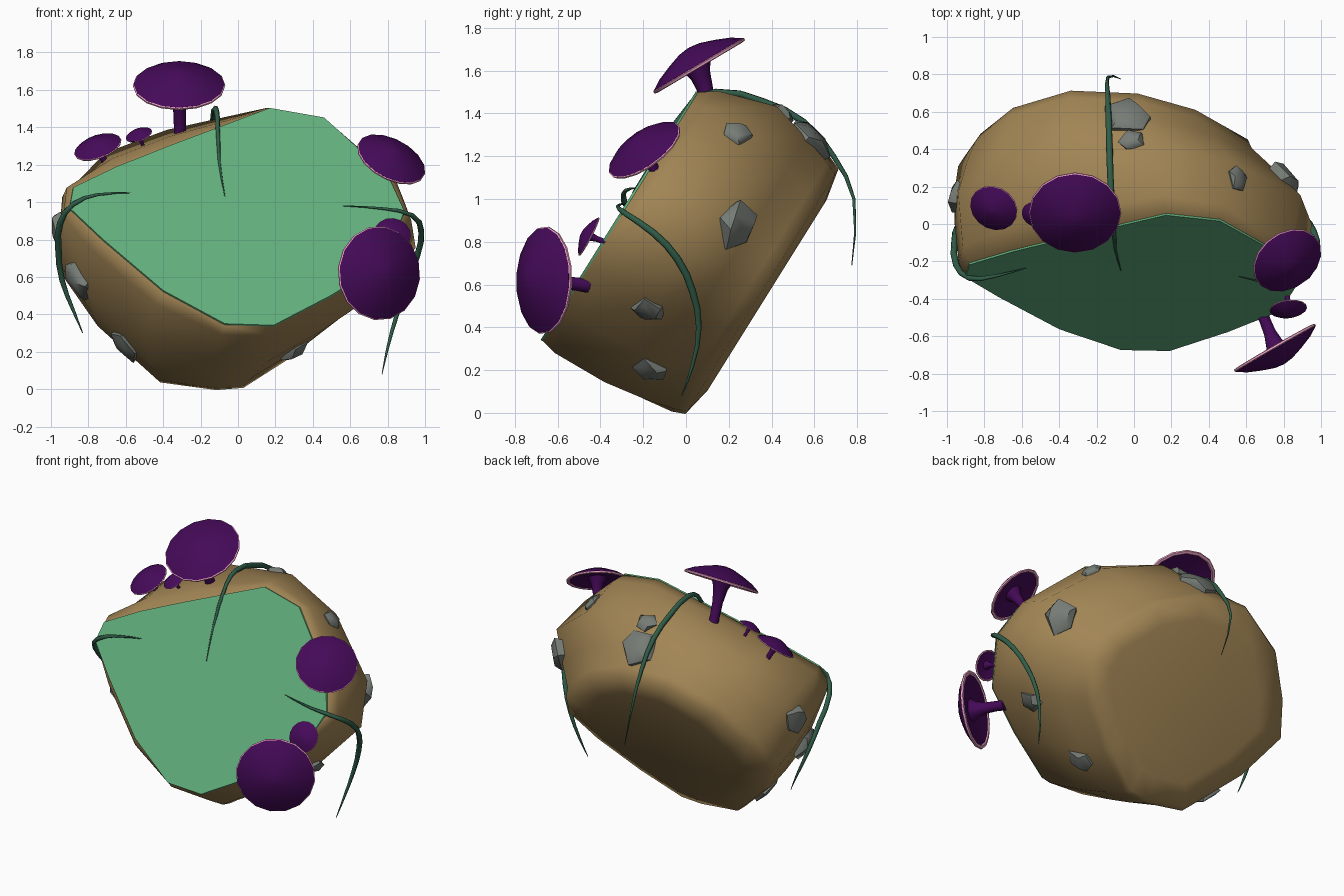
import bpy, bmesh, math, random
from mathutils import Vector, Matrix
from mathutils.bvhtree import BVHTree

if "Cube" in bpy.data.objects:
    bpy.data.objects.remove(bpy.data.objects["Cube"])

random.seed(4)


def material(name, rgb):
    m = bpy.data.materials.new(name)
    m.diffuse_color = (*rgb, 1)
    m.use_nodes = True
    m.node_tree.nodes["Principled BSDF"].inputs["Base Color"].default_value = m.diffuse_color
    return m


EARTH = material("earth", (0.36, 0.235, 0.09))
GRASS = material("grass", (0.12, 0.42, 0.20))
PURPLE = material("purple", (0.06, 0.003, 0.10))
PINK = material("pink", (0.9, 0.38, 0.58))
VINE = material("vine", (0.03, 0.11, 0.065))
STONE = material("stone", (0.18, 0.20, 0.18))


def add(name, bm, mat, angle=35):
    bmesh.ops.recalc_face_normals(bm, faces=bm.faces)
    me = bpy.data.meshes.new(name)
    bm.to_mesh(me)
    bm.free()
    me.materials.append(mat)
    ob = bpy.data.objects.new(name, me)
    bpy.context.collection.objects.link(ob)
    bpy.ops.object.select_all(action='DESELECT')
    ob.select_set(True)
    bpy.context.view_layer.objects.active = ob
    bpy.ops.object.shade_smooth_by_angle(angle=math.radians(angle))
    return ob


def loft(rings, caps=True):
    bm = bmesh.new()
    vs = [[bm.verts.new(p) for p in r] for r in rings]
    n = len(rings[0])
    for a, b in zip(vs, vs[1:]):
        for i in range(n):
            bm.faces.new((a[i], a[(i + 1) % n], b[(i + 1) % n], b[i]))
    if caps:
        bm.faces.new(vs[0][::-1])
        bm.faces.new(vs[-1])
    return bm


# island cross-sections (x, v) in a frame tilted 58 degrees towards the front
TILT = Matrix.Rotation(math.radians(58), 3, 'X')
TOP = [(.19, -.07), (.5, .12), (.78, .33), (.89, .65), (.8, .88), (.46, 1.24), (.17, 1.3),
       (-.35, 1.07), (-.65, .93), (-.88, .8), (-.9, .67), (-.72, .47), (-.4, .15), (-.07, -.06)]
MID = [(.15, -.08), (.45, .12), (.75, .36), (.95, .64), (.89, .93), (.52, 1.28), (.12, 1.44),
       (-.38, 1.385), (-.71, 1.24), (-.94, .96), (-.96, .66), (-.81, .37), (-.5, .07), (-.12, -.06)]
BACK = [(.03, -.015), (.29, .18), (.54, .43), (.68, .66), (.63, .86), (.34, 1.17), (.02, 1.34),
        (-.35, 1.37), (-.67, 1.19), (-.85, .92), (-.94, .68), (-.75, .36), (-.43, .02), (-.12, -.03)]


def ring(a, b, t, n, scale=1.0):
    out = []
    for (x0, v0), (x1, v1) in zip(a, b):
        x, v = x0 + (x1 - x0) * t, v0 + (v1 - v0) * t
        out.append(TILT @ Vector((x * scale, .66 + (v - .66) * scale, n)))
    return out


# earth body and grass cap
bm = loft([ring(TOP, TOP, 0, .748), ring(TOP, MID, .3, .67, 1.02), ring(MID, MID, 0, .4),
           ring(MID, BACK, .6, .2, 1.01), ring(BACK, BACK, 0, .06),
           ring(BACK, BACK, 0, .0, .965), ring(BACK, BACK, 0, -.03, .75)])
bmesh.ops.recalc_face_normals(bm, faces=bm.faces)
surface = BVHTree.FromBMesh(bm)
add("earth_body", bm, EARTH, 75)
add("grass_cap", loft([ring(TOP, TOP, 0, .746, 1.003), ring(TOP, TOP, 0, .757, 1.0)]), GRASS)


def frame(centre, axis):
    q = Vector((0, 0, 1)).rotation_difference(Vector(axis).normalized())
    return Matrix.Translation(centre) @ q.to_matrix().to_4x4()


def lathe(profile, mat4, sides=16, caps=True):
    return loft([[mat4 @ Vector((r * math.cos(2 * math.pi * i / sides),
                                 r * math.sin(2 * math.pi * i / sides), z))
                  for i in range(sides)] for r, z in profile], caps)


# mushrooms: rim centre, cap axis, radius, stem base
def mushroom(i, centre, axis, R, base):
    M = frame(centre, axis)
    cap = [(.15, .1), (.6, .03), (.96, -.03), (.99, .02), (.78, .15), (.5, .265), (.22, .36), (.03, .385)]
    add(f"mushroom_cap_{i}", lathe([(r * R, z * R) for r, z in cap], M), PURPLE, 50)
    rim = [(.93, -.05), (1.0, -.04), (1.01, .0), (.97, .03), (.9, -.02), (.93, -.05)]
    add(f"mushroom_rim_{i}", lathe([(r * R, z * R) for r, z in rim], M, caps=False), PINK)
    a, b = Vector(base), M @ Vector((0, 0, .12 * R))
    up, ax = (b - a), Vector(axis).normalized()
    rings = []
    for t, r in ((-.15, .15), (.1, .13), (.45, .14), (.75, .2), (1, .34)):
        d = up.normalized().lerp(ax, max(t, 0))
        F = frame(a + up * t, d)
        rings.append([F @ Vector((r * R * math.cos(k * math.pi / 4),
                                  r * R * math.sin(k * math.pi / 4), 0)) for k in range(8)])
    add(f"mushroom_stem_{i}", loft(rings), PURPLE, 50)


for i, spec in enumerate([
        ((-.315, .06, 1.625), (0, -.51, .86), .245, (-.31, .14, 1.36)),
        ((.82, -.195, 1.23), (.4, -.54, .75), .196, (.77, -.12, 1.08)),
        ((.755, -.665, .62), (.5, -.87, .02), .25, (.69, -.49, .60)),
        ((.825, -.455, .825), (.1, -.88, .46), .10, (.82, -.38, .80)),
        ((-.75, .085, 1.295), (-.3, -.45, .84), .131, (-.71, .12, 1.21)),
        ((-.53, .05, 1.36), (-.3, -.45, .84), .073, (-.50, .09, 1.28))]):
    mushroom(i + 1, *spec)


# vines creeping over the edge, tapered at both ends
def vine(name, pts):
    cu = bpy.data.curves.new(name, 'CURVE')
    cu.dimensions = '3D'
    cu.bevel_depth, cu.bevel_resolution, cu.resolution_u = .018, 1, 2
    cu.use_fill_caps = True
    sp = cu.splines.new('BEZIER')
    n = len(pts) - 1
    sp.bezier_points.add(n)
    for k, (bp, p) in enumerate(zip(sp.bezier_points, pts)):
        bp.co = p
        bp.handle_left_type = bp.handle_right_type = 'AUTO'
        bp.radius = .12 + .88 * math.sin(math.pi * k / n)
    cu.materials.append(VINE)
    ob = bpy.data.objects.new(name, cu)
    bpy.context.collection.objects.link(ob)


vine("vine_back", [(-.07, -.25, 1.03), (-.1, -.13, 1.215), (-.11, .03, 1.455), (-.12, .14, 1.5),
                   (-.13, .36, 1.455), (-.135, .55, 1.36), (-.14, .69, 1.2), (-.14, .785, 1.0),
                   (-.07, .775, .69)])
vine("vine_left", [(-.56, -.23, 1.05), (-.75, -.28, 1.04), (-.88, -.29, .99), (-.95, -.22, .89),
                   (-.96, -.1, .75), (-.94, 0, .58), (-.88, .03, .42), (-.83, .03, .3)])
vine("vine_right", [(.56, -.28, .98), (.78, -.32, .965), (.93, -.28, .93), (.98, -.15, .84),
                    (.96, -.04, .72), (.91, .03, .57), (.85, .06, .4), (.8, .03, .22), (.77, -.02, .08)])


# angular stones set into the earth
def stone(i, guess, size):
    co, no, _, _ = surface.find_nearest(Vector(guess))
    F = frame(co, no)
    bm = bmesh.new()
    spin = random.uniform(0, 6.28)
    for z, r, n in ((-.3, .9, 5), (.1, 1.0, 5), (.35, .6, 4)):
        for k in range(n):
            a = spin + 2 * math.pi * (k + random.uniform(-.2, .2)) / n
            rr = r * random.uniform(.9, 1.1)
            bm.verts.new(F @ (size * Vector((rr * math.cos(a), rr * .9 * math.sin(a),
                                             z + random.uniform(-.08, .08)))))
    res = bmesh.ops.convex_hull(bm, input=bm.verts)
    bmesh.ops.delete(bm, geom=list({g for g in res["geom_interior"] if isinstance(g, bmesh.types.BMVert)}),
                     context='VERTS')
    add(f"stone_{i}", bm, STONE, 40)


for i, (p, s) in enumerate([((.44, .2, 1.2), .075), ((.72, .17, .9), .125), ((.7, -.18, .48), .09),
                            ((.28, -.16, .23), .09), ((-.04, .56, 1.27), .14), ((-.01, .45, 1.40), .075),
                            ((-.97, .15, .87), .10), ((-.82, -.07, .6), .125), ((-.62, -.03, .22), .11)]):
    stone(i + 1, p, s)
